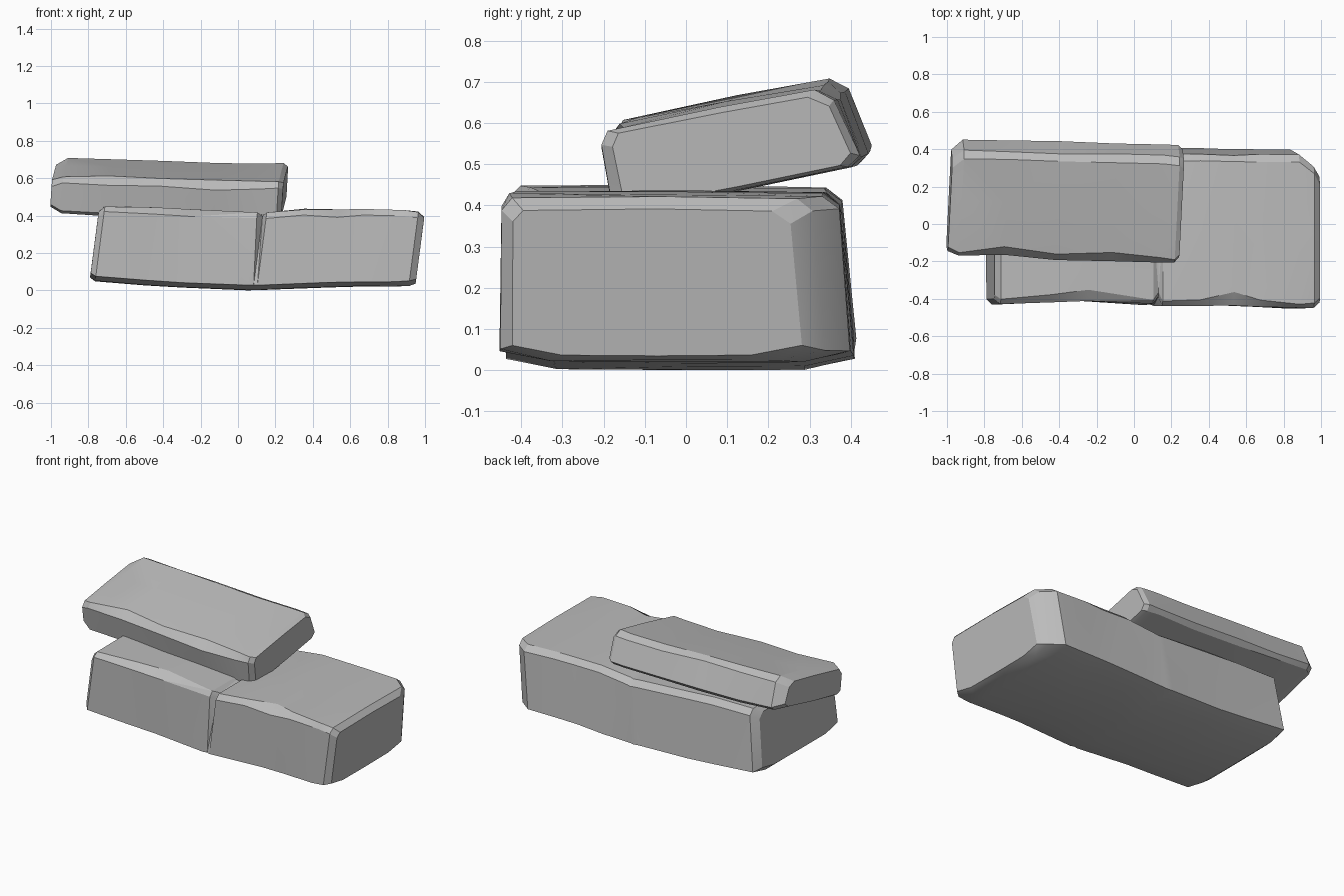
import bpy, bmesh, math, random
from mathutils import Matrix

random.seed(4)
cube = bpy.data.objects.get("Cube")
if cube:
    bpy.data.objects.remove(cube, do_unlink=True)

stone = bpy.data.materials.new("stone grey")
stone.use_nodes = True
GREY = (0.5, 0.5, 0.5, 1)
stone.diffuse_color = GREY
stone.node_tree.nodes["Principled BSDF"].inputs["Base Color"].default_value = GREY


def section(front, back, low, high, chip, crack, under, lift):
    """Worn rectangular outline of a slab, as (y, z) points."""
    mid = (front + back) / 2
    return [
        (front, low + lift),
        (front + crack, high - 0.03 - chip / 3),
        (front + 0.025 + chip + crack, high - crack / 3),
        (mid, high),
        (back - 0.07, high - 0.005),
        (back - 0.03, high - 0.035),
        (back, low + lift),
        (back - under, low),
        (mid, low - 0.002),
        (front + under, low),
    ]


def slab(name, stations, under, lift, lean_y, lean_z, tilt):
    """Skin a row of sections along x, then lean the ends and tilt the slab."""
    bm = bmesh.new()
    rings = []
    for x, *shape in stations:
        wear = 0 if shape[5] else 0.004
        rings.append([
            bm.verts.new((x + lean_y * y + lean_z * z,
                          y + random.uniform(-wear, wear),
                          z + random.uniform(-wear, wear) * 0.6))
            for y, z in section(*shape, under, lift)])
    for a, b in zip(rings, rings[1:]):
        for i in range(len(a)):
            j = (i + 1) % len(a)
            bm.faces.new((a[i], a[j], b[j], b[i]))
    bm.faces.new(rings[0])
    bm.faces.new(rings[-1])
    bm.transform(Matrix.Rotation(tilt, 4, "X"))
    bmesh.ops.triangulate(bm, faces=bm.faces[:])
    bmesh.ops.recalc_face_normals(bm, faces=bm.faces[:])
    mesh = bpy.data.meshes.new(name)
    bm.to_mesh(mesh)
    bm.free()
    mesh.materials.append(stone)
    obj = bpy.data.objects.new(name, mesh)
    bpy.context.collection.objects.link(obj)
    bpy.ops.object.select_all(action="DESELECT")
    obj.select_set(True)
    bpy.context.view_layer.objects.active = obj
    bpy.ops.object.shade_smooth_by_angle(angle=math.radians(22))
    return obj


# Each station: x, front, back, low, high, chip, crack
# Large lower slab, with a narrow crack in its front face
slab("lower_slab", [
    (-0.80, -0.40, 0.36, 0.07, 0.42, 0, 0),
    (-0.77, -0.43, 0.41, 0.05, 0.45, 0, 0),
    (-0.50, -0.42, 0.41, 0.03, 0.445, 0.02, 0),
    (-0.30, -0.41, 0.41, 0.015, 0.435, 0.03, 0),
    (0.05, -0.43, 0.41, 0.004, 0.415, 0, 0),
    (0.08, -0.43, 0.41, 0.003, 0.41, 0, 0.04),
    (0.10, -0.435, 0.41, 0.003, 0.415, 0, 0),
    (0.30, -0.44, 0.405, 0.01, 0.435, 0.01, 0),
    (0.48, -0.44, 0.40, 0.02, 0.435, 0.05, 0),
    (0.62, -0.445, 0.40, 0.022, 0.435, 0.01, 0),
    (0.83, -0.45, 0.40, 0.022, 0.428, 0, 0),
    (0.91, -0.45, 0.34, 0.025, 0.42, 0, 0),
    (0.945, -0.42, 0.28, 0.035, 0.39, 0, 0),
], under=0.12, lift=0.025, lean_y=0, lean_z=0.13, tilt=0)

# Smaller upper slab, resting at a slope
slab("upper_slab", [
    (-1.03, -0.03, 0.50, 0.455, 0.605, 0, 0),
    (-0.97, -0.05, 0.55, 0.425, 0.628, 0, 0),
    (-0.73, -0.05, 0.545, 0.41, 0.622, 0.03, 0),
    (-0.45, -0.075, 0.535, 0.405, 0.618, 0.01, 0),
    (-0.15, -0.085, 0.525, 0.405, 0.606, 0.03, 0),
    (0.10, -0.095, 0.52, 0.405, 0.605, 0.01, 0),
    (0.185, -0.095, 0.515, 0.405, 0.608, 0, 0),
    (0.21, -0.07, 0.495, 0.415, 0.595, 0, 0),
], under=0.03, lift=0.02, lean_y=0.05, lean_z=0.06, tilt=math.radians(11.5))
